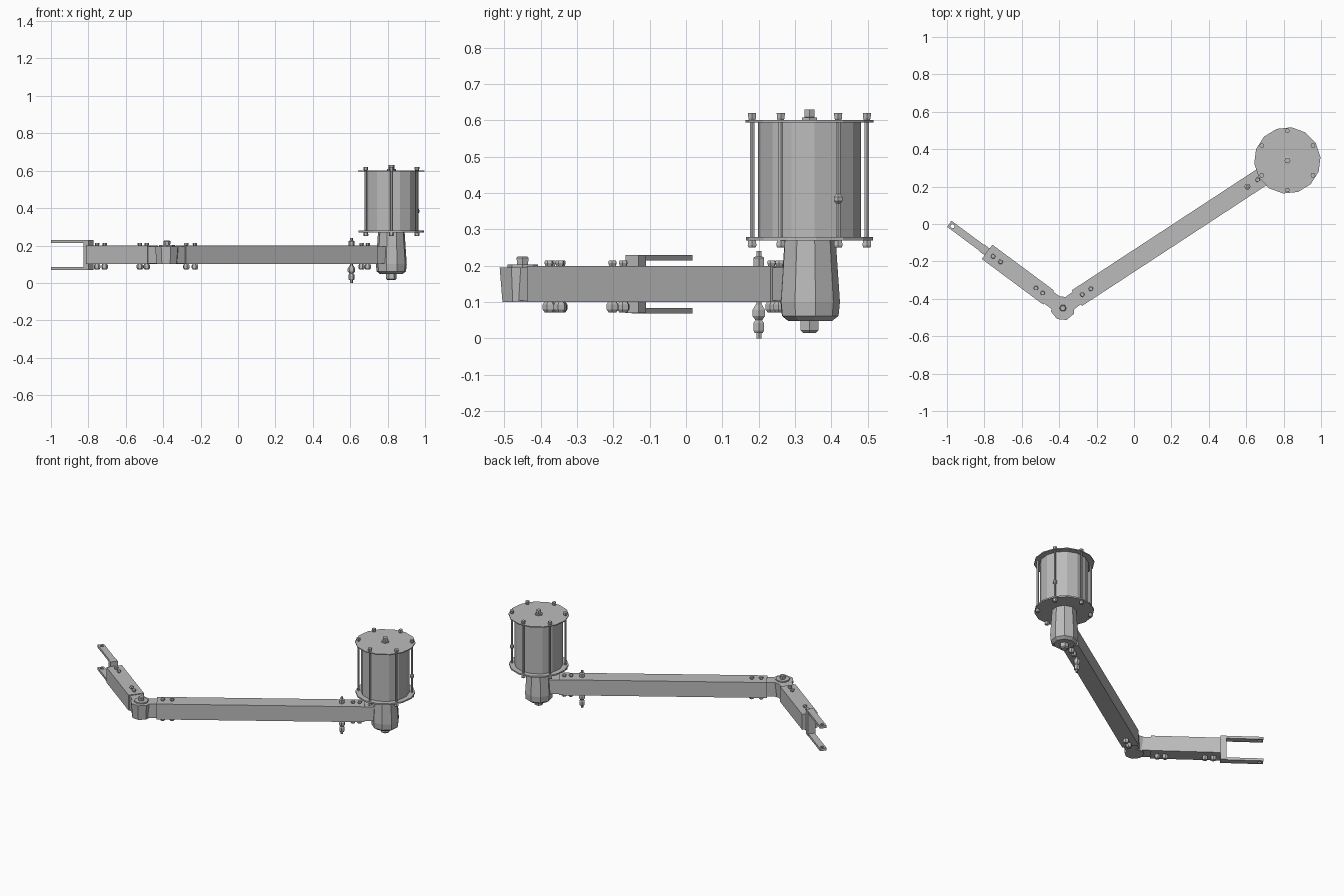
import bpy, bmesh
from math import pi, cos, sin, radians
from mathutils import Vector, Matrix

cube = bpy.data.objects.get("Cube")
if cube:
    bpy.data.objects.remove(cube, do_unlink=True)

metal = bpy.data.materials.new("grey metal")
metal.use_nodes = True
GREY = (0.5, 0.5, 0.5, 1)
metal.diffuse_color = GREY
metal.node_tree.nodes["Principled BSDF"].inputs["Base Color"].default_value = GREY


def finish(name, bm):
    bmesh.ops.recalc_face_normals(bm, faces=bm.faces)
    mesh = bpy.data.meshes.new(name)
    bm.to_mesh(mesh)
    bm.free()
    mesh.materials.append(metal)
    ob = bpy.data.objects.new(name, mesh)
    bpy.context.collection.objects.link(ob)
    return ob


def lathe(name, at, profile, sides=6, turn=0.0):
    """Closed faceted solid from (radius, z) rings, bottom to top."""
    bm = bmesh.new()
    rings = []
    for r, z in profile:
        rings.append([bm.verts.new((at[0] + r * cos(turn + 2 * pi * i / sides),
                                    at[1] + r * sin(turn + 2 * pi * i / sides), z))
                      for i in range(sides)])
    for a, b in zip(rings, rings[1:]):
        for i in range(sides):
            j = (i + 1) % sides
            bm.faces.new((a[i], a[j], b[j], b[i]))
    bm.faces.new(rings[0][::-1])
    bm.faces.new(rings[-1])
    return finish(name, bm)


def bar(name, start, heading, s0, s1, width, z0, z1):
    """Box running from distance s0 to s1 along a heading."""
    bm = bmesh.new()
    place = (Matrix.Translation((start[0], start[1], 0)) @ Matrix.Rotation(heading, 4, 'Z')
             @ Matrix.Translation(((s0 + s1) / 2, 0, (z0 + z1) / 2))
             @ Matrix.Diagonal((s1 - s0, width, z1 - z0, 1)))
    bmesh.ops.create_cube(bm, size=1, matrix=place)
    return finish(name, bm)


def along(start, heading, s):
    return Vector((start[0] + s * cos(heading), start[1] + s * sin(heading)))


HUB = (0.82, 0.34)
ELBOW = (-0.38, -0.45)
LONG = radians(33.2)
SHORT = radians(143.4)
to_elbow = LONG + pi

# Long arm with the tongues it is bolted to
bar("long_arm", HUB, to_elbow, 0.12, 1.345, 0.1, 0.10, 0.20)
bar("hub_tongue", HUB, to_elbow, 0.03, 0.20, 0.085, 0.105, 0.195)
long_end = along(HUB, to_elbow, 1.36)
link = long_end - Vector(ELBOW)
bar("elbow_long_tongue", ELBOW, math_angle := Vector((1, 0)).angle_signed(link) * -1,
    0.0, link.length + 0.05, 0.08, 0.105, 0.195)

# Short arm
bar("short_arm", ELBOW, SHORT, 0.095, 0.505, 0.095, 0.10, 0.20)
bar("elbow_short_tongue", ELBOW, SHORT, 0.0, 0.12, 0.08, 0.105, 0.195)

# Elbow joint with its washer and bolt
lathe("elbow_joint", ELBOW, [(0.058, 0.10), (0.066, 0.195)], 8, 0.3)
lathe("elbow_washer", ELBOW, [(0.042, 0.195), (0.042, 0.203)], 8)
lathe("elbow_bolt", ELBOW, [(0.017, 0.20), (0.019, 0.222), (0.014, 0.226)], 6)

# Fork with pierced prongs
bar("fork_base", ELBOW, SHORT, 0.505, 0.54, 0.045, 0.07, 0.23)
tip = along(ELBOW, SHORT, 0.735)
hole = lathe("prong_hole_cutter", tip, [(0.011, 0), (0.011, 0.4)], 8)
hole.hide_render = True
hole.hide_viewport = True
for name, z in (("fork_lower_prong", 0.068), ("fork_upper_prong", 0.214)):
    prong = bar(name, ELBOW, SHORT, 0.53, 0.757, 0.04, z, z + 0.016)
    cut = prong.modifiers.new("hole", 'BOOLEAN')
    cut.operation = 'DIFFERENCE'
    cut.solver = 'EXACT'
    cut.object = hole

# Arm bolts: head above, nut below
spots = [along(ELBOW, SHORT, s) for s in (0.135, 0.18, 0.415, 0.465)]
spots += [along(HUB, to_elbow, s) for s in (0.15, 0.19, 1.255, 1.31)]
for i, p in enumerate(spots):
    lathe(f"arm_bolt_head_{i}", p, [(0.010, 0.20), (0.013, 0.208), (0.011, 0.214)], 6, i)
    lathe(f"arm_bolt_nut_{i}", p, [(0.012, 0.072), (0.018, 0.08), (0.018, 0.093), (0.013, 0.10)], 6, i)

# Hanging bolt near the drum
hang = along(HUB, to_elbow, 0.255)
lathe("hanging_bolt_shaft", hang, [(0.008, 0.0), (0.008, 0.24)], 6)
lathe("hanging_bolt_head", hang, [(0.016, 0.20), (0.017, 0.222), (0.010, 0.226)], 6)
lathe("hanging_bolt_ball", hang, [(0.009, 0.048), (0.02, 0.062), (0.02, 0.078), (0.01, 0.093)], 6)
lathe("hanging_bolt_nut", hang, [(0.013, 0.015), (0.017, 0.022), (0.017, 0.042), (0.011, 0.05)], 6)

# Hub below the drum
lathe("hub", HUB, [(0.084, 0.10), (0.072, 0.275)], 9, 0.2)
lathe("hub_collar", HUB, [(0.062, 0.048), (0.080, 0.062), (0.084, 0.10)], 9, 0.2)
lathe("hub_bolt", HUB, [(0.020, 0.015), (0.028, 0.022), (0.028, 0.048)], 6)

# Drum between two thin plates
lathe("drum", HUB, [(0.143, 0.275), (0.143, 0.597)], 14, 0.1)
lathe("drum_bottom_plate", HUB, [(0.176, 0.270), (0.176, 0.279)], 14, 0.1)
lathe("drum_top_plate", HUB, [(0.178, 0.595), (0.178, 0.601)], 14, 0.1)
lathe("drum_top_bolt", HUB, [(0.024, 0.60), (0.024, 0.608), (0.016, 0.609), (0.016, 0.63)], 6)

# Tie rods around the drum
for i in range(6):
    p = along(HUB, pi / 2 + i * pi / 3, 0.158)
    lathe(f"tie_rod_{i}", p, [(0.007, 0.255), (0.007, 0.61)], 6)
    lathe(f"tie_rod_head_{i}", p, [(0.009, 0.60), (0.012, 0.606), (0.013, 0.62)], 6)
    lathe(f"tie_rod_nut_{i}", p, [(0.011, 0.25), (0.014, 0.256), (0.012, 0.27)], 6)
    if i == 5:
        lathe("tie_rod_knob", p, [(0.007, 0.371), (0.013, 0.378), (0.013, 0.39), (0.007, 0.397)], 6)
